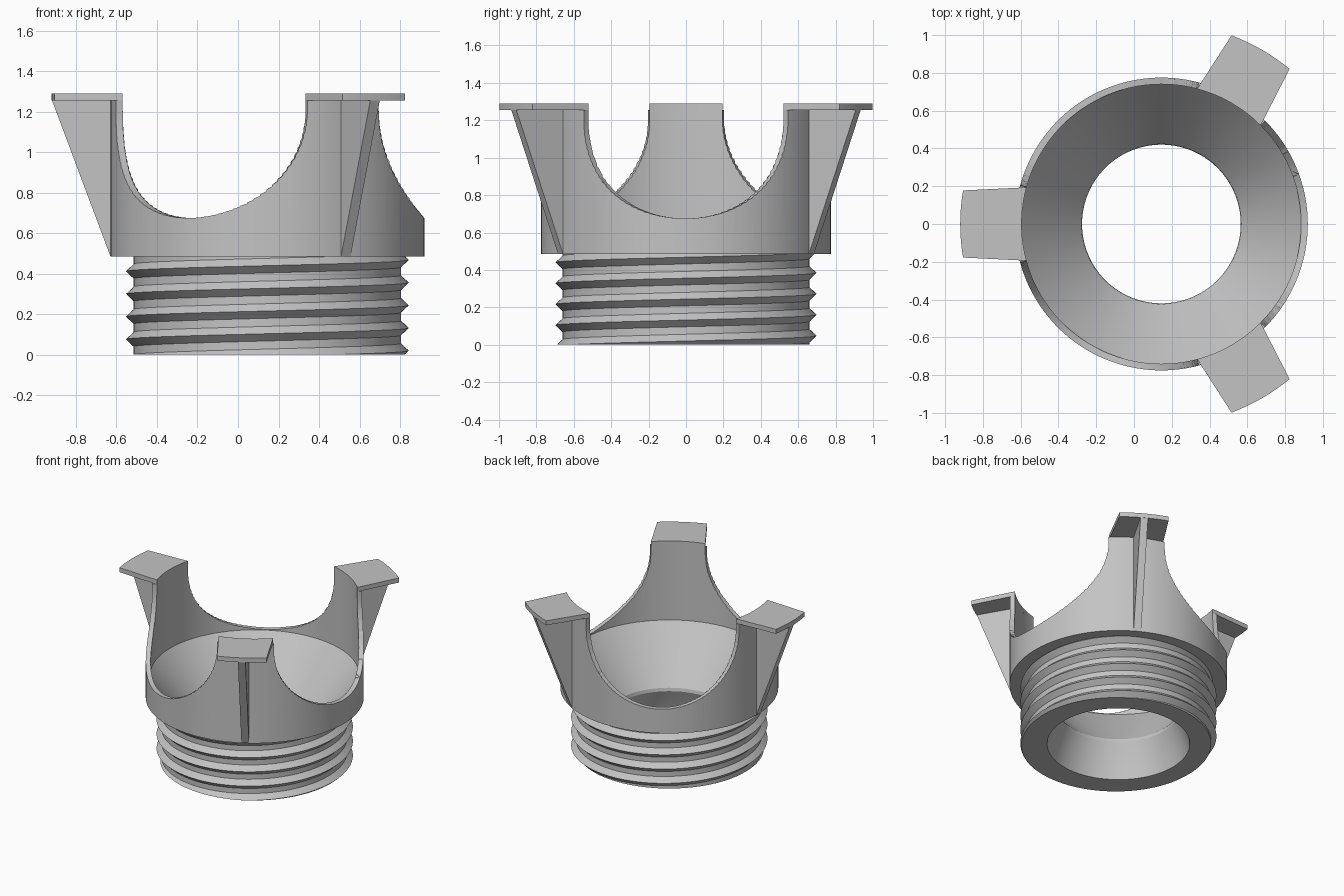
import bpy, bmesh
from math import sin, cos, tan, pi, tau, radians

cube = bpy.data.objects.get("Cube")
if cube:
    bpy.data.objects.remove(cube)

CX = 0.145                      # axis of the ring
COLLAR_R, BORE_R, ROOT_R = 0.775, 0.74, 0.66
COLLAR_Z, PLATE_Z, TOP_Z = 0.486, 1.255, 1.29
PITCH, TOOTH_H, TOOTH_W = 0.112, 0.038, 0.036
ARM_HALF = 15.2                 # half the angle of one arm, in degrees
SEGMENTS = 144

grey = bpy.data.materials.new("plain grey")
grey.use_nodes = True
grey.diffuse_color = (0.55, 0.55, 0.55, 1)
grey.node_tree.nodes["Principled BSDF"].inputs["Base Color"].default_value = grey.diffuse_color


def make_object(name, bm):
    bmesh.ops.recalc_face_normals(bm, faces=bm.faces[:])
    mesh = bpy.data.meshes.new(name)
    bm.to_mesh(mesh)
    bm.free()
    mesh.materials.append(grey)
    obj = bpy.data.objects.new(name, mesh)
    bpy.context.collection.objects.link(obj)
    return obj


def loft(name, sections, angle=0):
    """Solid between two matching outlines, turned about the ring axis."""
    bm = bmesh.new()
    ca, sa = cos(angle), sin(angle)
    a, b = [[bm.verts.new((CX + x * ca - y * sa, x * sa + y * ca, z)) for x, y, z in s]
            for s in sections]
    n = len(a)
    for i in range(n):
        j = (i + 1) % n
        bm.faces.new((a[i], a[j], b[j], b[i]))
    bm.faces.new(a[::-1])
    bm.faces.new(b)
    return make_object(name, bm)


# Body: screw thread outside, collar above, hourglass bore inside
def column(turn):
    start = 0.02 + PITCH * turn
    crests = [start + k * PITCH for k in range(-1, 5)]
    heights = [0] + [c + d for c in crests for d in (-TOOTH_W, 0, TOOTH_W)] + [COLLAR_Z]
    points = []
    for z in heights:
        z = min(max(z, 0), COLLAR_Z)
        near = min(abs(z - c) for c in crests)
        points.append((ROOT_R + TOOTH_H * max(0, 1 - near / TOOTH_W), z))
    return points + [(COLLAR_R, COLLAR_Z), (COLLAR_R, PLATE_Z), (BORE_R, PLATE_Z),
                     (BORE_R, 0.67), (0.425, 0.285), (0.42, 0.26),
                     (0.452, 0.18), (0.482, 0.09), (0.508, 0)]


bm = bmesh.new()
columns = []
for s in range(SEGMENTS + 1):
    a = tau * s / SEGMENTS
    columns.append([bm.verts.new((CX + r * cos(a), r * sin(a), z))
                    for r, z in column(s / SEGMENTS)])
for left, right in zip(columns, columns[1:]):
    for i in range(len(left)):
        j = (i + 1) % len(left)
        bm.faces.new((left[i], right[i], right[j], left[j]))
bmesh.ops.remove_doubles(bm, verts=bm.verts[:], dist=1e-5)
bmesh.ops.dissolve_degenerate(bm, dist=1e-5, edges=bm.edges[:])
body = make_object("threaded_collar", bm)


# U-shaped slots with radial walls that leave three upright arms
def slot_outline(x):
    half = radians(60 - ARM_HALF)
    arc = [(x, x * tan(half * cos(t)), 1.205 - 0.53 * sin(t))
           for t in (pi * i / 48 for i in range(49))]
    return [(x, x * tan(half), 1.6)] + arc + [(x, -x * tan(half), 1.6)]


for i in range(3):
    cutter = loft("slot_cutter", [slot_outline(0.2), slot_outline(1.0)], tau * i / 3)
    cutter.hide_render = True
    cut = body.modifiers.new("slot", "BOOLEAN")
    cut.operation = "DIFFERENCE"
    cut.solver = "EXACT"
    cut.object = cutter
    bpy.context.view_layer.objects.active = body
    bpy.ops.object.modifier_apply(modifier=cut.name)
    bpy.data.objects.remove(cutter)

for o in bpy.context.selected_objects:
    o.select_set(False)
body.select_set(True)
bpy.context.view_layer.objects.active = body
bpy.ops.object.shade_smooth_by_angle(angle=radians(25))


# Top plates and supporting ribs
def arc(radius, half_angle, z, steps=12):
    return [(radius * cos(t), radius * sin(t), z)
            for t in (radians(half_angle) * (2 * i / steps - 1) for i in range(steps + 1))]


def plate_outline(z):
    return arc(BORE_R, ARM_HALF, z) + arc(1.065, 9.6, z)[::-1]


def rib_outline(y):
    return [(0.75, y, COLLAR_Z), (COLLAR_R, y, COLLAR_Z), (1.063, y, PLATE_Z), (0.75, y, PLATE_Z)]


for i in range(3):
    turn = pi / 3 + tau * i / 3
    loft("arm_top_plate", [plate_outline(PLATE_Z), plate_outline(TOP_Z)], turn)
    loft("arm_rib", [rib_outline(-0.027), rib_outline(0.027)], turn)
